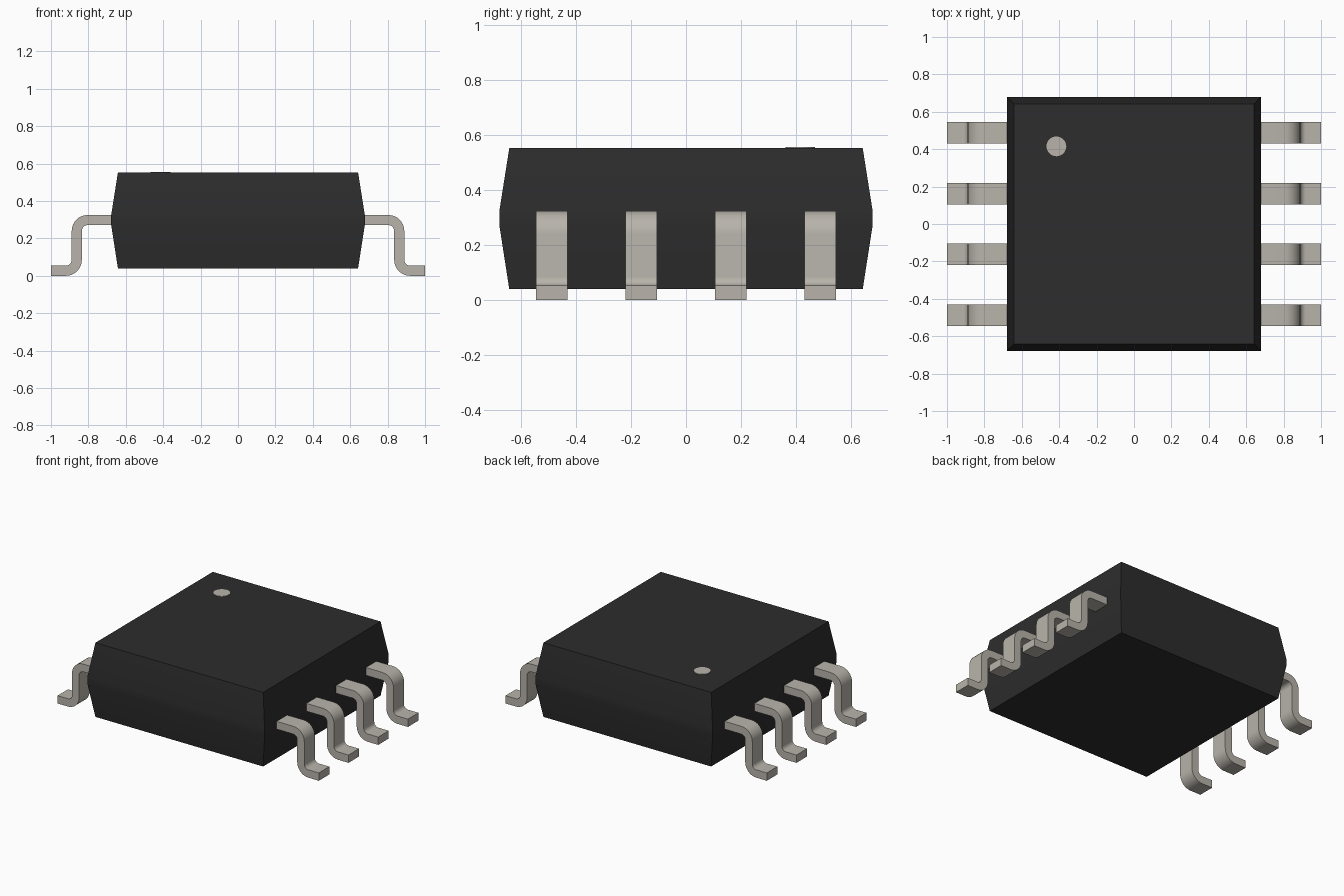
import bpy, bmesh, math

cube = bpy.data.objects.get("Cube")
if cube:
    bpy.data.objects.remove(cube, do_unlink=True)


def material(name, rgb):
    m = bpy.data.materials.new(name)
    m.use_nodes = True
    m.diffuse_color = (*rgb, 1)
    bsdf = next(n for n in m.node_tree.nodes if n.type == 'BSDF_PRINCIPLED')
    bsdf.inputs["Base Color"].default_value = (*rgb, 1)
    return m


BLACK = material("black_resin", (0.026, 0.026, 0.026))
METAL = material("tinned_metal", (0.479, 0.456, 0.407))


def finish(name, bm, mat):
    bmesh.ops.recalc_face_normals(bm, faces=bm.faces[:])
    mesh = bpy.data.meshes.new(name)
    bm.to_mesh(mesh)
    bm.free()
    mesh.materials.append(mat)
    obj = bpy.data.objects.new(name, mesh)
    bpy.context.collection.objects.link(obj)
    bpy.ops.object.select_all(action='DESELECT')
    obj.select_set(True)
    bpy.context.view_layer.objects.active = obj
    bpy.ops.object.shade_smooth_by_angle(angle=math.radians(35))
    return obj


# Body: stacked square sections, widest around the lead line
TOP = 0.553
bm = bmesh.new()
rings = []
for z, h in ((0.04, 0.642), (0.272, 0.678), (0.325, 0.678), (TOP, 0.642)):
    rings.append([bm.verts.new((sx * h, sy * h, z))
                  for sx, sy in ((-1, -1), (1, -1), (1, 1), (-1, 1))])
for a, b in zip(rings, rings[1:]):
    for i in range(4):
        j = (i + 1) % 4
        bm.faces.new((a[i], a[j], b[j], b[i]))
bm.faces.new(rings[0])
bm.faces.new(rings[-1])
finish("chip_body", bm, BLACK)

# Pin-one marker: thin disc on the top face
bm = bmesh.new()
bmesh.ops.create_cone(bm, cap_ends=True, segments=32, radius1=0.053,
                      radius2=0.053, depth=0.004)
bmesh.ops.translate(bm, verts=bm.verts[:], vec=(-0.415, 0.415, TOP + 0.001))
finish("pin_one_marker", bm, METAL)

# Gull-wing leads: a constant-thickness strip swept through two bends
T, R_IN, W, STEPS = 0.054, 0.031, 0.115, 8
R_OUT = R_IN + T
LEG = 0.889               # outer face of the vertical leg
ZT = 0.325                # top of the shoulder


def bend(cx, cz, r, a0, a1):
    pts = []
    for i in range(STEPS + 1):
        a = math.radians(a0 + (a1 - a0) * i / STEPS)
        pts.append((cx + r * math.cos(a), cz + r * math.sin(a)))
    return pts


c1 = (LEG - R_OUT, ZT - R_OUT)        # shoulder bend centre
c2 = (LEG + R_IN, R_OUT)              # foot bend centre
upper = [(0.65, ZT), *bend(*c1, R_OUT, 90, 0), *bend(*c2, R_IN, 180, 270), (1.0, T)]
lower = [(0.65, ZT - T), *bend(*c1, R_IN, 90, 0), *bend(*c2, R_OUT, 180, 270), (1.0, 0)]
outline = upper + lower[::-1]


def lead(name, side, yc):
    bm = bmesh.new()
    a, b = ([bm.verts.new((side * x, yc + s * W / 2, z)) for x, z in outline]
            for s in (-1, 1))
    n, k = len(outline), len(upper)
    for i in range(n):
        j = (i + 1) % n
        bm.faces.new((a[i], a[j], b[j], b[i]))
    # side walls as quads between the upper and lower edges
    for v in (a, b):
        for i in range(k - 1):
            bm.faces.new((v[i], v[i + 1], v[n - 2 - i], v[n - 1 - i]))
    finish(name, bm, METAL)


for side, label in ((1, "left"), (-1, "right")):
    for i in range(4):
        lead(f"{label}_lead_{i + 1}", side, (i - 1.5) * 0.325)
